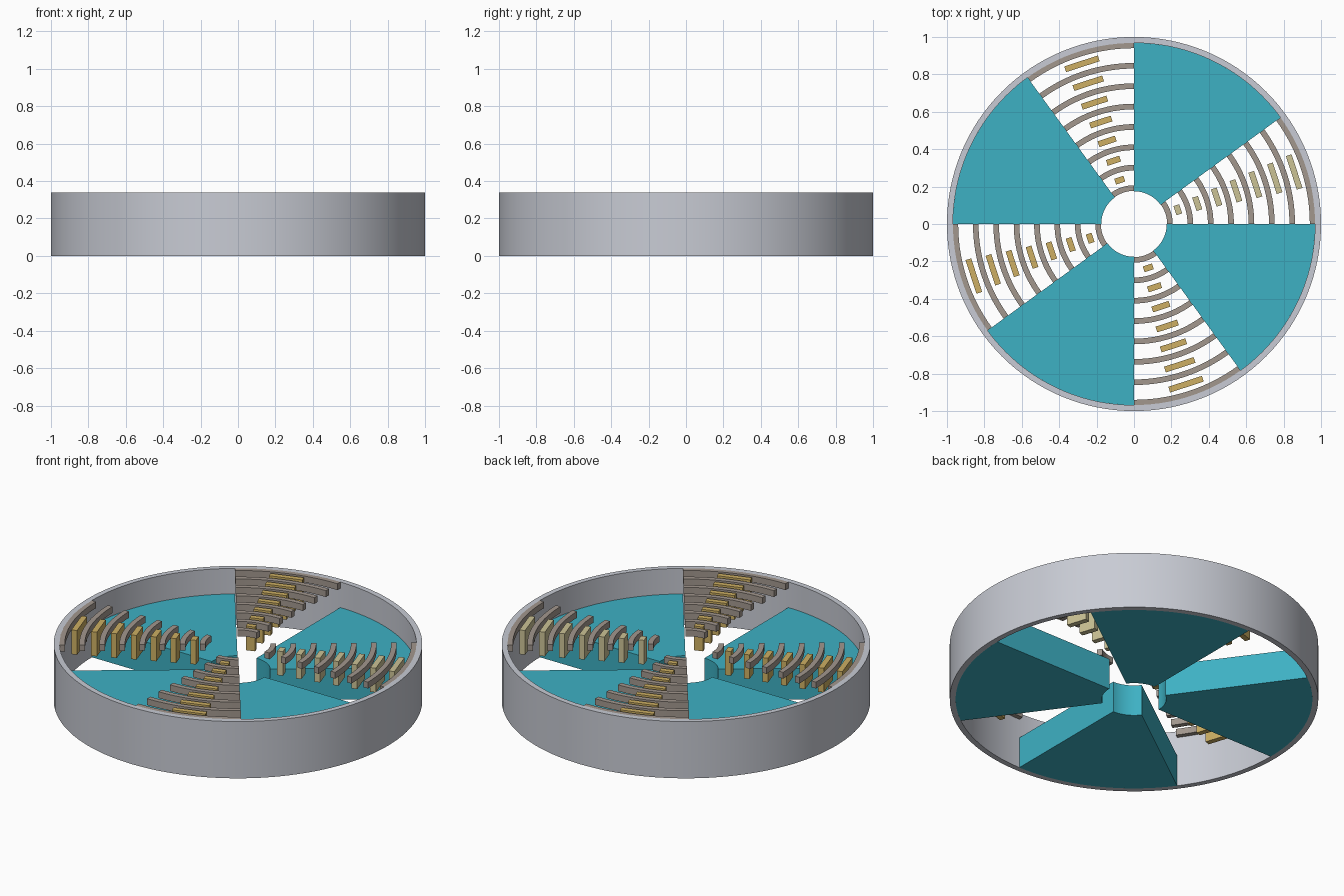
import bpy, bmesh
from math import cos, sin, radians, pi

cube = bpy.data.objects.get("Cube")
if cube:
    bpy.data.objects.remove(cube, do_unlink=True)

TOP = 0.34          # height of the rim
BORE = 0.175        # radius of the central opening
INNER = 0.968       # inner radius of the rim
PITCH = 0.109       # radial spacing of the curved bars
GAP = 36            # opening between wedges, in degrees


def make_material(name, rgb):
    mat = bpy.data.materials.new(name)
    mat.use_nodes = True
    colour = (*rgb, 1)
    mat.diffuse_color = colour
    mat.node_tree.nodes["Principled BSDF"].inputs["Base Color"].default_value = colour
    return mat


grey = make_material("light_grey", (0.58, 0.6, 0.66))
teal = make_material("teal", (0.048, 0.44, 0.55))
taupe = make_material("taupe", (0.36, 0.31, 0.27))
gold = make_material("gold", (0.61, 0.43, 0.125))
khaki = make_material("khaki", (0.6, 0.54, 0.3))


def finish(name, bm, mat):
    bmesh.ops.recalc_face_normals(bm, faces=bm.faces)
    mesh = bpy.data.meshes.new(name)
    bm.to_mesh(mesh)
    bm.free()
    mesh.materials.append(mat)
    mesh.shade_smooth()
    mesh.set_sharp_from_angle(angle=radians(30))
    obj = bpy.data.objects.new(name, mesh)
    bpy.context.collection.objects.link(obj)
    return obj


def sweep(bm, r0, r1, z0, z1, start, span, steps):
    """Rectangular section swept about the z axis; span in degrees."""
    closed = span == 360
    rows = []
    for i in range(steps if closed else steps + 1):
        a = radians(start + span * i / steps)
        rows.append([bm.verts.new((r * cos(a), r * sin(a), z))
                     for r, z in ((r0, z0), (r1, z0), (r1, z1), (r0, z1))])
    for i in range(steps):
        a, b = rows[i], rows[(i + 1) % len(rows)]
        for k in range(4):
            n = (k + 1) % 4
            bm.faces.new((a[k], a[n], b[n], b[k]))
    if not closed:
        bm.faces.new(rows[0])
        bm.faces.new(rows[-1])


def block(bm, radius, angle, length, depth, z0, z1):
    """Straight block lying across a radius."""
    c, s = cos(angle), sin(angle)
    made = bmesh.ops.create_cube(bm, size=1)["verts"]
    for v in made:
        r = radius + v.co.x * depth
        t = v.co.y * length
        z = (z0 + z1) / 2 + v.co.z * (z1 - z0)
        v.co = (r * c - t * s, r * s + t * c, z)


# Outer rim
bm = bmesh.new()
sweep(bm, INNER, 1.0, 0, TOP, 0, 360, 128)
finish("outer_rim", bm, grey)

for q, side in enumerate(("right_gap", "back_gap", "left_gap", "front_gap")):
    start = q * 90

    # Solid wedge following each gap
    bm = bmesh.new()
    sweep(bm, BORE, INNER, 0, 0.187, start + GAP, 90 - GAP, 24)
    finish("wedge_" + str(q + 1), bm, teal)

    # Concentric curved bars across the gap
    bm = bmesh.new()
    for i in range(8):
        r = 0.192 + PITCH * i
        sweep(bm, r - 0.015, r + 0.015, TOP - 0.038, TOP, start, GAP, 14)
    finish("curved_bars_" + side, bm, taupe)

    # Upright blocks standing between the bars
    bm = bmesh.new()
    for i in range(7):
        r = 0.192 + PITCH * (i + 0.5)
        block(bm, r, radians(start + GAP / 2), r * 0.21, 0.032, 0.195, TOP)
    finish("upright_blocks_" + side, bm, khaki if q == 0 else gold)
